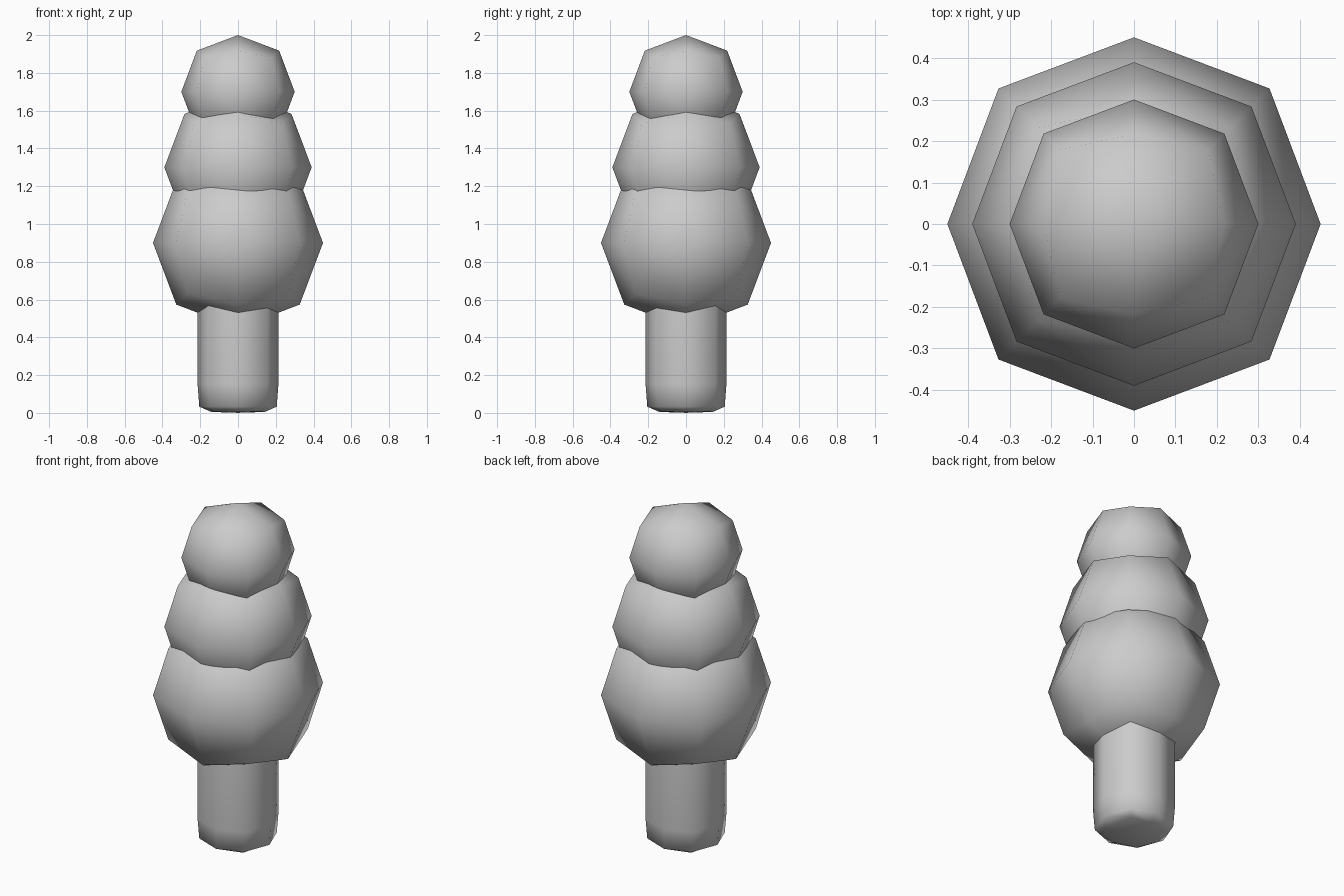
import bpy, bmesh
from mathutils import Vector

if "Cube" in bpy.data.objects:
    bpy.data.objects.remove(bpy.data.objects["Cube"])


def rounded_block(name, half_xy, z0, z1, loops=()):
    """Box with optional horizontal loop cuts, rounded by one subdivision."""
    bm = bmesh.new()
    bmesh.ops.create_cube(bm, size=2)
    for v in bm.verts:
        v.co = Vector((v.co.x * half_xy, v.co.y * half_xy, z0 if v.co.z < 0 else z1))
    for z in loops:
        bmesh.ops.bisect_plane(bm, geom=bm.verts[:] + bm.edges[:] + bm.faces[:],
                               plane_co=(0, 0, z), plane_no=(0, 0, 1))
    for f in bm.faces:
        f.smooth = True
    mesh = bpy.data.meshes.new(name)
    bm.to_mesh(mesh)
    bm.free()
    ob = bpy.data.objects.new(name, mesh)
    bpy.context.collection.objects.link(ob)
    sub = ob.modifiers.new("round", 'SUBSURF')
    sub.levels = sub.render_levels = 1
    return ob


# Trunk: support loops keep its ends firm
low, high, d = -0.003, 0.80, 0.042
rounded_block("trunk", 0.2335, low, high, (low + d, high - d))

# Foliage balls: a subdivided cube shrinks to 0.8395 of its half size
for name, radius, z in (("lower_foliage", 0.45, 0.90),
                        ("middle_foliage", 0.39, 1.30),
                        ("top_foliage", 0.30, 1.70)):
    h = radius / 0.8395
    rounded_block(name, h, z - h, z + h)
